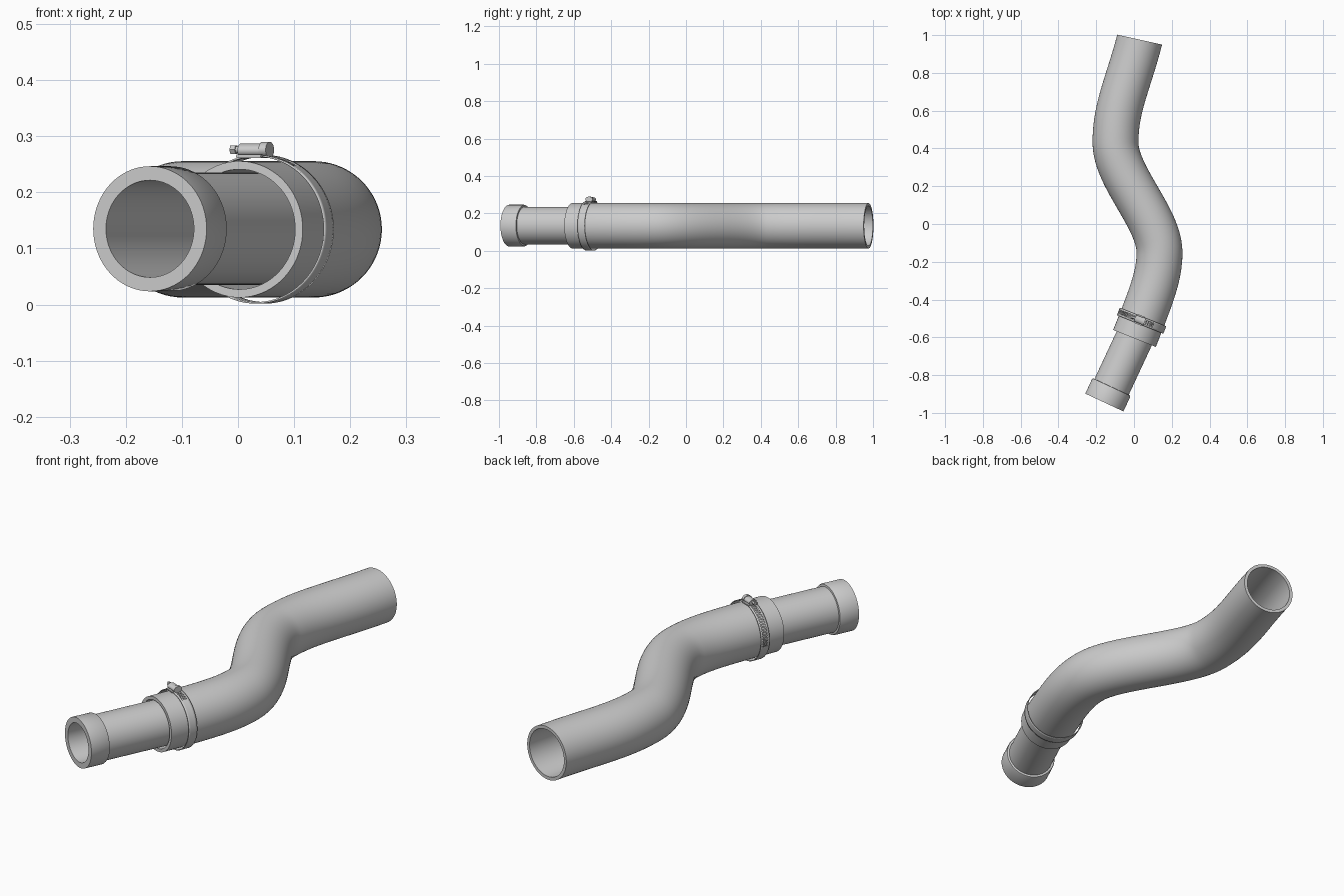
import bpy, bmesh, math
from mathutils import Vector, Matrix
from mathutils.geometry import interpolate_bezier

if "Cube" in bpy.data.objects:
    bpy.data.objects.remove(bpy.data.objects["Cube"])

ZC = 0.134  # height of the hose centre line


def finish(name, bm, angle=35):
    bmesh.ops.recalc_face_normals(bm, faces=bm.faces)
    me = bpy.data.meshes.new(name)
    bm.to_mesh(me)
    bm.free()
    ob = bpy.data.objects.new(name, me)
    bpy.context.collection.objects.link(ob)
    bpy.ops.object.select_all(action='DESELECT')
    ob.select_set(True)
    bpy.context.view_layer.objects.active = ob
    bpy.ops.object.shade_smooth_by_angle(angle=math.radians(angle))
    return ob


def tube(name, rings, n=72):
    """Sweep circles (centre, tangent, radius) lying along a level path; the loop closes on itself."""
    bm = bmesh.new()
    loops = []
    for c, t, r in rings:
        side = Vector((t.y, -t.x, 0)).normalized()
        loops.append([bm.verts.new(c + side * (r * math.cos(a)) + Vector((0, 0, r * math.sin(a))))
                      for a in (2 * math.pi * k / n for k in range(n))])
    for i, a in enumerate(loops):
        b = loops[(i + 1) % len(loops)]
        for k in range(n):
            j = (k + 1) % n
            bm.faces.new((a[k], a[j], b[j], b[k]))
    return finish(name, bm)


def heading(deg):
    return Vector((math.sin(math.radians(deg)), math.cos(math.radians(deg)), 0))


# Hose: S-shaped path from three bezier spans
spans = [
    [(0.0025, -0.606), (0.095, -0.374), (0.135, -0.27), (0.135, -0.15)],
    [(0.135, -0.15), (0.135, 0.03), (-0.098, 0.25), (-0.098, 0.43)],
    [(-0.098, 0.43), (-0.098, 0.62), (-0.033, 0.735), (0.03, 0.976)],
]
path = []
for s in spans:
    pts = interpolate_bezier(*[Vector((x, y, ZC)) for x, y in s], 24)
    path += pts if not path else pts[1:]
tans = [(path[min(i + 1, len(path) - 1)] - path[max(i - 1, 0)]).normalized() for i in range(len(path))]
tans[-1] = heading(12.5)
outer = [(p, t, 0.1215) for p, t in zip(path, tans)]
inner = [(p, t, 0.107) for p, t in zip(path, tans)]
tube("hose", outer + inner[::-1])

# Inner pipe with a raised collar on its free end
start, d = Vector((-0.157, -0.945, ZC + 0.001)), heading(25)
profile = [(0, 0.1115), (0.085, 0.1115), (0.09, 0.109), (0.091, 0.1), (0.52, 0.1), (0.52, 0.0865), (0, 0.0865)]
tube("inner_pipe", [(start + d * s, d, r) for s, r in profile])

# Clamp frame: u across the hose, t along it
t = heading(21.8)
u = Vector((t.y, -t.x, 0))
frame = Matrix.Translation((0.04, -0.512, ZC)) @ Matrix((u, t, (0, 0, 1))).transposed().to_4x4()


def placed(name, bm):
    bm.transform(frame)
    return finish(name, bm)


# Clamp band with worm-drive slots over the top
bm = bmesh.new()
N, R = 144, 0.1325
rows = [[bm.verts.new((R * math.cos(2 * math.pi * k / N), y, R * math.sin(2 * math.pi * k / N)))
         for k in range(N)] for y in (-0.021, -0.012, 0.012, 0.021)]
for i in range(3):
    for k in range(N):
        if i == 1 and k % 2 == 0 and 55 < k * 360 / N < 195:
            continue
        j = (k + 1) % N
        bm.faces.new((rows[i][k], rows[i][j], rows[i + 1][j], rows[i + 1][k]))
band = placed("clamp_band", bm)
mod = band.modifiers.new("thickness", 'SOLIDIFY')
mod.thickness, mod.offset = 0.003, -1


def rod(name, u0, u1, r, z, sides=32, squash=1.0):
    bm = bmesh.new()
    bmesh.ops.create_cone(bm, cap_ends=True, segments=sides, radius1=r, radius2=r, depth=u1 - u0)
    bm.transform(Matrix.Translation(((u0 + u1) / 2, 0, z)) @ Matrix.Diagonal((1, squash, 1, 1))
                 @ Matrix.Rotation(math.pi / 2, 4, 'Y'))
    return placed(name, bm)


# Screw housing, end collar, screw shaft and hex head
rod("screw_housing", -0.037, 0.012, 0.0125, 0.1405, squash=1.45)
rod("housing_collar", 0.004, 0.018, 0.0145, 0.1415, squash=1.4)
rod("screw_shaft", -0.048, -0.03, 0.006, 0.142)
rod("screw_head", -0.056, -0.046, 0.009, 0.142, sides=6)

# Saddle plate under the housing
bm = bmesh.new()
bmesh.ops.create_cube(bm, size=1)
bm.transform(Matrix.Translation((-0.013, 0, 0.1305)) @ Matrix.Diagonal((0.05, 0.05, 0.006, 1)))
bmesh.ops.bevel(bm, geom=bm.edges[:], offset=0.0015, segments=2, affect='EDGES')
placed("clamp_saddle", bm)
